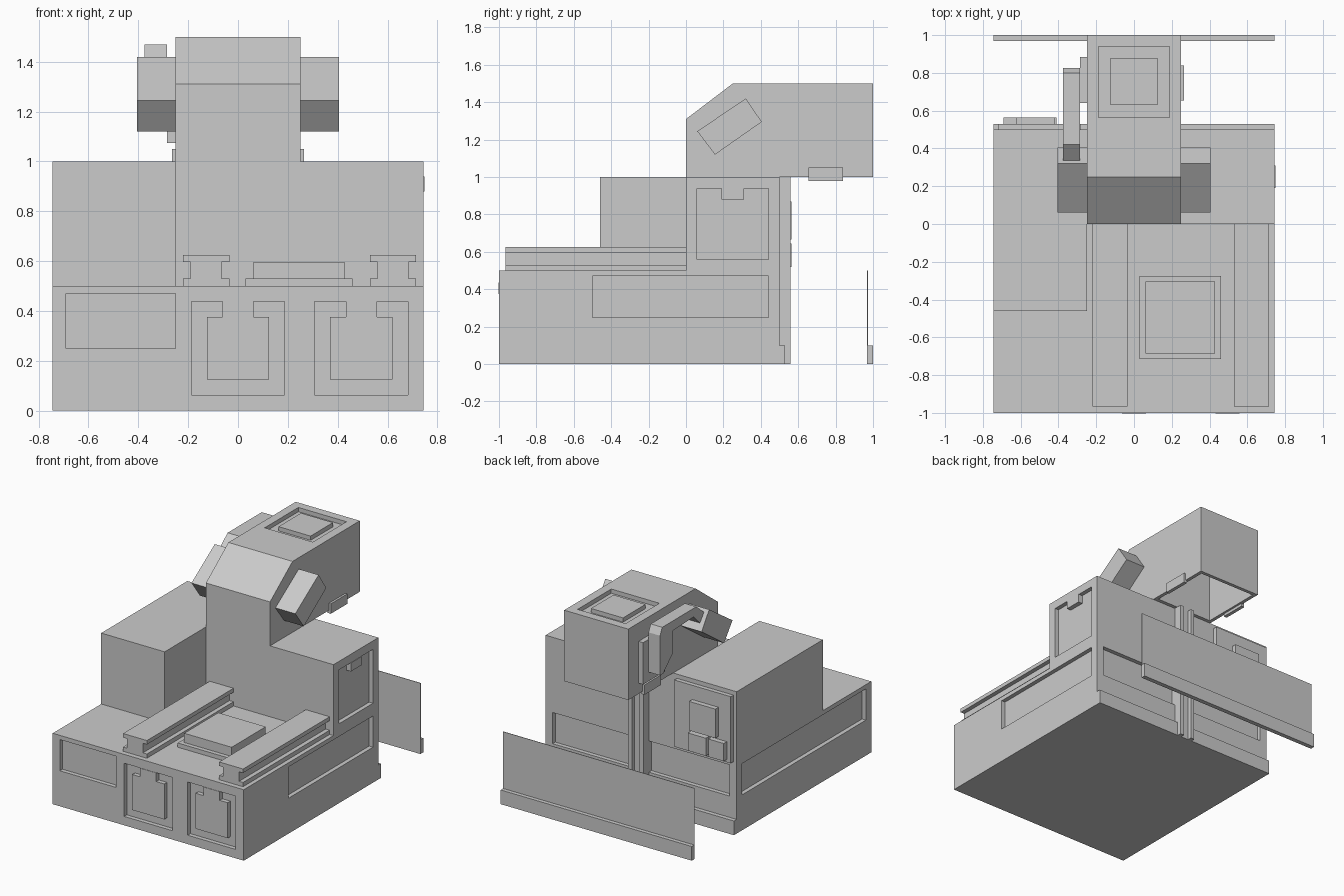
import bpy, bmesh
from mathutils import Matrix, Vector

cube = bpy.data.objects.get("Cube")
if cube:
    bpy.data.objects.remove(cube)

GREY = (0.6, 0.6, 0.6, 1)
grey = bpy.data.materials.new("plain_grey")
grey.use_nodes = True
grey.diffuse_color = GREY
grey.node_tree.nodes["Principled BSDF"].inputs["Base Color"].default_value = GREY


def finish(name, bm):
    bmesh.ops.recalc_face_normals(bm, faces=bm.faces)
    mesh = bpy.data.meshes.new(name)
    bm.to_mesh(mesh)
    bm.free()
    mesh.materials.append(grey)
    ob = bpy.data.objects.new(name, mesh)
    bpy.context.collection.objects.link(ob)
    return ob


def boxes(name, *ranges):
    """One object from boxes given as (x0, x1, y0, y1, z0, z1)."""
    bm = bmesh.new()
    for x0, x1, y0, y1, z0, z1 in ranges:
        size = Matrix.Diagonal((x1 - x0, y1 - y0, z1 - z0, 1))
        mid = Matrix.Translation(Vector((x0 + x1, y0 + y1, z0 + z1)) / 2)
        bmesh.ops.create_cube(bm, size=1, matrix=mid @ size)
    return finish(name, bm)


def side_profile(name, points, x0, x1):
    """Extrude a (y, z) outline along x."""
    bm = bmesh.new()
    face = bm.faces.new([bm.verts.new((x0, y, z)) for y, z in points])
    new = bmesh.ops.extrude_face_region(bm, geom=[face])["geom"]
    verts = [v for v in new if isinstance(v, bmesh.types.BMVert)]
    bmesh.ops.translate(bm, verts=verts, vec=(x1 - x0, 0, 0))
    return finish(name, bm)


def cut(ob, *ranges):
    cutter = boxes("cutter", *ranges)
    cutter.hide_render = True
    mod = ob.modifiers.new("recess", "BOOLEAN")
    mod.operation = "DIFFERENCE"
    mod.solver = "EXACT"
    mod.object = cutter
    bpy.context.view_layer.objects.active = ob
    bpy.ops.object.modifier_apply(modifier=mod.name)
    bpy.data.objects.remove(cutter)


W = 0.745   # half width of the body
D = 0.03    # recess depth
HATCHES = (0, 0.495)

# Base with recessed panels on all four sides
base = boxes("base", (-W, W, -1, 0.5, 0, 0.5))
cut(base,
    (-0.69, -0.25, -1.1, D - 1, 0.25, 0.47),
    *[(c - 0.1875, c + 0.1875, -1.1, D - 1, 0.0625, 0.4375) for c in HATCHES],
    (W - D, 1, -0.5, 0.44, 0.25, 0.47),
    (-1, D - W, -0.94, 0.44, 0.25, 0.47),
    (0.06, 0.69, 0.5 - D, 0.6, 0.25, 0.47),
    (-0.69, -0.06, 0.5 - D, 0.6, 0.25, 0.47))

# Front hatches hang from a tab
for i, c in enumerate(HATCHES):
    boxes(f"front_hatch_{i + 1}",
          (c - 0.125, c + 0.125, -1, D - 1, 0.125, 0.375),
          (c - 0.0625, c + 0.0625, -1.003, D - 1, 0.375, 0.4375))

# Upper blocks
rear_block = boxes("rear_block", (-0.25, W, 0, 0.5, 0.5, 1))
cut(rear_block, (W - D, 1, 0.06, 0.44, 0.56, 0.94))
boxes("side_tab", (W - D, W + 0.003, 0.19, 0.31, 0.88, 0.94))
boxes("tall_cabinet", (-W, -0.25, -0.46, 0.5, 0.5, 1))

# Rails with an I section, and the stepped pad between them
for i, c in enumerate((-0.128, 0.622)):
    boxes(f"rail_{i + 1}",
          (c - 0.093, c + 0.093, -0.965, 0, 0.5, 0.53),
          (c - 0.062, c + 0.062, -0.965, 0, 0.53, 0.597),
          (c - 0.093, c + 0.093, -0.965, 0, 0.597, 0.625))
boxes("pad", (0.03, 0.46, -0.715, -0.275, 0.5, 0.53),
      (0.06, 0.43, -0.685, -0.305, 0.53, 0.595))

# Overhanging head, hollow below, with a recessed lid on top
head = side_profile("head", [(0, 1), (0, 1.31), (0.25, 1.5), (1, 1.5), (1, 1)], -0.25, 0.25)
cut(head, (-0.1875, 0.1875, 0.565, 0.94, 1.5 - D, 1.6),
    (-0.225, 0.225, 0.525, 0.975, 0.9, 1.44))
boxes("head_lid", (-0.125, 0.125, 0.63, 0.88, 1.5 - D, 1.5))

# Angled pods and small clips on both sides of the head
POD = [(0.06, 1.245), (0.32, 1.42), (0.405, 1.295), (0.155, 1.12)]
for side, s in (("left", 1), ("right", -1)):
    side_profile(f"{side}_pod", POD, s * 0.25, s * 0.405)
    a, b = sorted((s * 0.24, s * 0.265))
    boxes(f"{side}_clip", (a, b, 0.655, 0.84, 0.98, 1.05))

# Bent pipe from the right pod to its mounting plate
side_profile("bent_pipe", [
    (0.335, 1.4), (0.42, 1.47), (0.8, 1.47), (0.825, 1.42), (0.825, 1.14),
    (0.79, 1.14), (0.685, 1.24), (0.685, 1.4), (0.45, 1.41), (0.38, 1.34)],
    -0.375, -0.285)
boxes("pipe_mount", (-0.285, -0.25, 0.64, 0.885, 1.075, 1.37))

# Rear details: skirting, vertical ribs and control panel
boxes("rear_skirting", (-W, W, 0.5, 0.53, 0, 0.1))
boxes("rear_ribs", (-0.03, 0.03, 0.46, 0.53, 0, 1),
      *[(c - 0.015, c + 0.015, 0.46, 0.56, 0, 1) for c in (-0.045, 0.045)])
boxes("control_panel", (-0.72, -0.28, 0.5, 0.53, 0.5, 0.97))
boxes("panel_buttons", (-0.625, -0.42, 0.53, 0.565, 0.665, 0.87),
      (-0.55, -0.41, 0.53, 0.565, 0.52, 0.645),
      (-0.69, -0.57, 0.53, 0.565, 0.52, 0.645))

# Free-standing rear wall with its own skirting
boxes("rear_wall", (-W, W, 0.968, 0.972, 0, 0.5))
boxes("wall_skirting", (-W, W, 0.97, 1, 0, 0.1))
